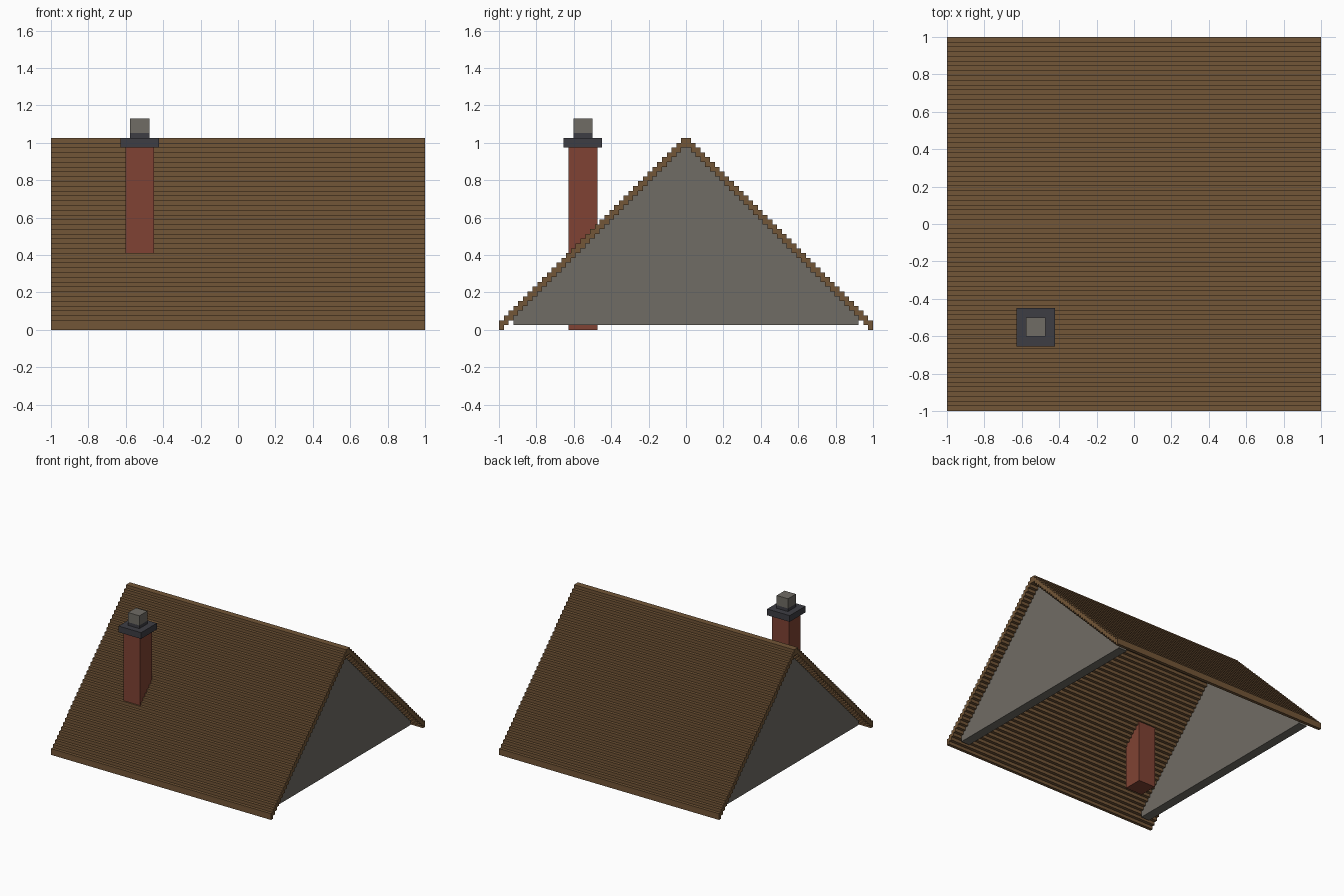
import bpy, bmesh

cube = bpy.data.objects.get("Cube")
if cube:
    bpy.data.objects.remove(cube, do_unlink=True)

S = 2 / 78      # one shingle step
STEPS = 39      # steps from eave to ridge


def material(name, rgb):
    m = bpy.data.materials.new(name)
    m.use_nodes = True
    m.diffuse_color = (*rgb, 1)
    bsdf = next(n for n in m.node_tree.nodes if n.type == 'BSDF_PRINCIPLED')
    bsdf.inputs["Base Color"].default_value = (*rgb, 1)
    return m


BROWN = material("shingle brown", (0.17, 0.092, 0.038))
STONE = material("stone grey", (0.163, 0.151, 0.13))
BRICK = material("brick red", (0.214, 0.055, 0.033))
SLATE = material("dark slate", (0.047, 0.047, 0.057))


def extrude_profile(name, profile, x0, x1, mat):
    """Closed (y, z) profile extruded along x."""
    bm = bmesh.new()
    face = bm.faces.new([bm.verts.new((x0, y, z)) for y, z in profile])
    geom = bmesh.ops.extrude_face_region(bm, geom=[face])["geom"]
    verts = [v for v in geom if isinstance(v, bmesh.types.BMVert)]
    bmesh.ops.translate(bm, verts=verts, vec=(x1 - x0, 0, 0))
    bmesh.ops.recalc_face_normals(bm, faces=bm.faces)
    mesh = bpy.data.meshes.new(name)
    bm.to_mesh(mesh)
    bm.free()
    mesh.materials.append(mat)
    ob = bpy.data.objects.new(name, mesh)
    bpy.context.collection.objects.link(ob)
    return ob


def block(name, cx, cy, width, z0, z1, mat):
    h = width / 2
    return extrude_profile(name, [(cy - h, z0), (cy + h, z0), (cy + h, z1), (cy - h, z1)],
                           cx - h, cx + h, mat)


# Stepped roof shell: each step is one wide and two high
def stairs(lift):
    pts = []
    for k in range(STEPS):
        z = (k + lift) * S
        pts.append((-1 + k * S, z))
        if k < STEPS - 1:
            pts.append((-1 + (k + 1) * S, z))
    return pts + [(-y, z) for y, z in reversed(pts)]


extrude_profile("roof", stairs(2) + stairs(0)[::-1], -1, 1, BROWN)

# Gable walls, set in from each end, with their tops buried in the shell
foot = 1 - 3 * S
gable = [(-foot, S), (foot, S), (foot, 3.5 * S), (0, 39.5 * S), (-foot, 3.5 * S)]
for side, name in ((1, "left_gable_wall"), (-1, "right_gable_wall")):
    extrude_profile(name, gable, side * (1 - 6 * S), side * (1 - 3 * S), STONE)

# Chimney stack, cap and pot
CX, CY = -20.5 * S, -21.5 * S
block("chimney_stack", CX, CY, 6 * S, 0, 38 * S, BRICK)
block("chimney_cap", CX, CY, 8 * S, 38 * S, 40 * S, SLATE)
block("pot_base", CX, CY, 4 * S, 40 * S, 41 * S, SLATE)
block("chimney_pot", CX, CY, 4 * S, 41 * S, 44.1 * S, STONE)
